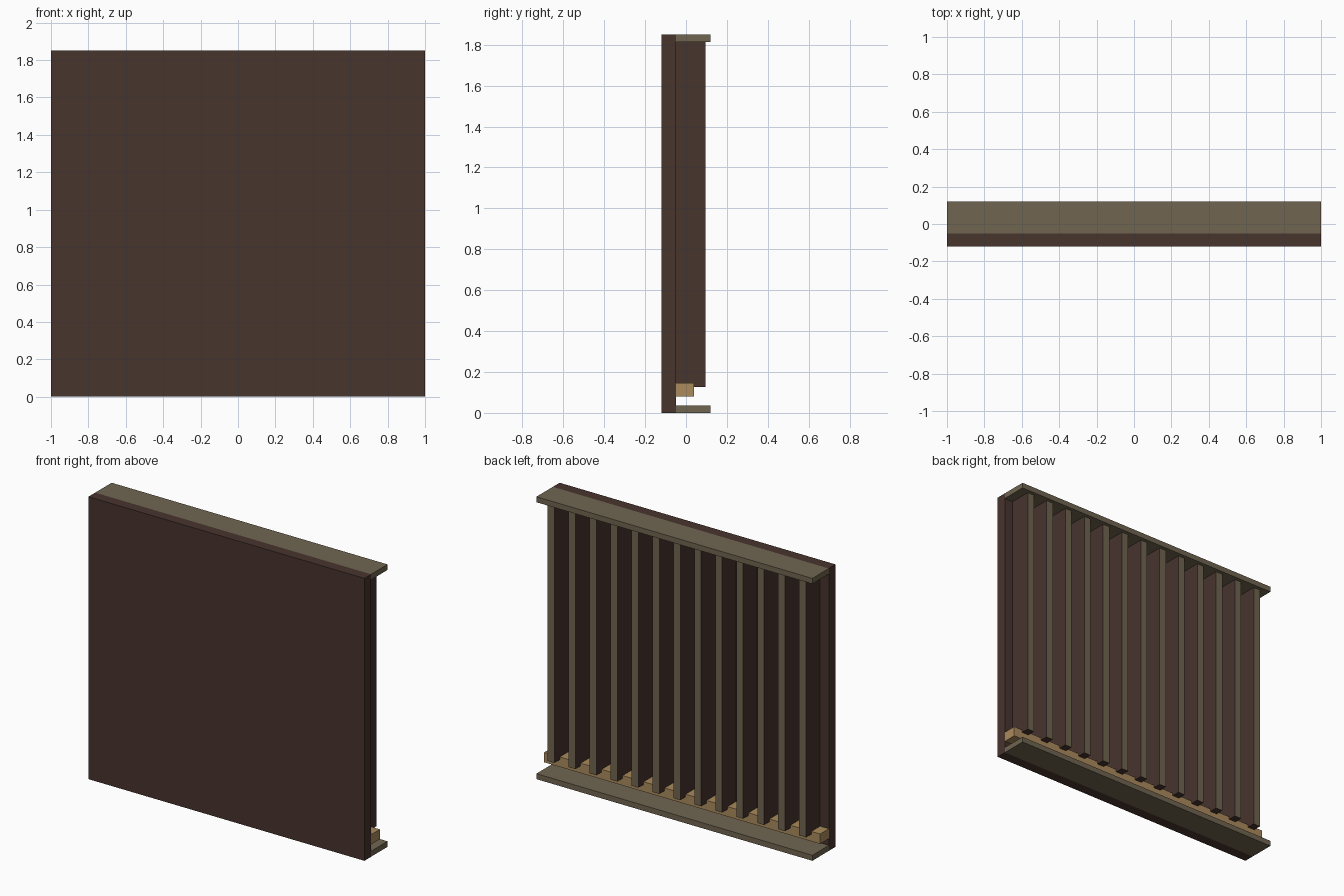
import bpy
import bmesh
from mathutils import Vector

cube = bpy.data.objects.get("Cube")
if cube:
    bpy.data.objects.remove(cube, do_unlink=True)


def material(name, rgb):
    mat = bpy.data.materials.new(name)
    mat.use_nodes = True
    colour = (*rgb, 1.0)
    mat.diffuse_color = colour
    mat.node_tree.nodes["Principled BSDF"].inputs["Base Color"].default_value = colour
    return mat


def box(name, low, high, *mats):
    """Flat-sided box spanning two opposite corners."""
    low, high = Vector(low), Vector(high)
    bm = bmesh.new()
    bmesh.ops.create_cube(bm, size=1)
    bmesh.ops.scale(bm, vec=high - low, verts=bm.verts)
    bmesh.ops.translate(bm, vec=(low + high) / 2, verts=bm.verts)
    mesh = bpy.data.meshes.new(name)
    bm.to_mesh(mesh)
    bm.free()
    for mat in mats:
        mesh.materials.append(mat)
    obj = bpy.data.objects.new(name, mesh)
    bpy.context.collection.objects.link(obj)
    return obj


brown = material("dark brown", (0.065, 0.0345, 0.0265))
drab = material("weathered wood", (0.162, 0.130, 0.081))
tan = material("light wood", (0.402, 0.254, 0.107))

HEIGHT = 1.85
BOARD = 0.036
FRONT, JOINT, BACK = -0.12, -0.05, 0.12

# Solid front panel
box("front_panel", (-1, FRONT, 0), (1, JOINT, HEIGHT), brown)

# Boards along the top and bottom edges
box("top_board", (-1, JOINT, HEIGHT - BOARD), (1, BACK, HEIGHT), drab)
box("bottom_board", (-1, JOINT, 0), (1, BACK, BOARD), drab)

# Rail across the foot of the slats
box("lower_rail", (-1, JOINT, 0.08), (1, 0.04, 0.145), tan)

# Upright slats, with paler rear edges
COUNT, SPACING, WIDTH = 13, 0.152, 0.05
for i in range(COUNT):
    x = (i - (COUNT - 1) / 2) * SPACING
    slat = box(f"slat_{i + 1}", (x - WIDTH / 2, JOINT, 0.127),
               (x + WIDTH / 2, 0.095, HEIGHT - BOARD), brown, drab)
    for face in slat.data.polygons:
        face.material_index = int(face.normal.y > 0.5)
